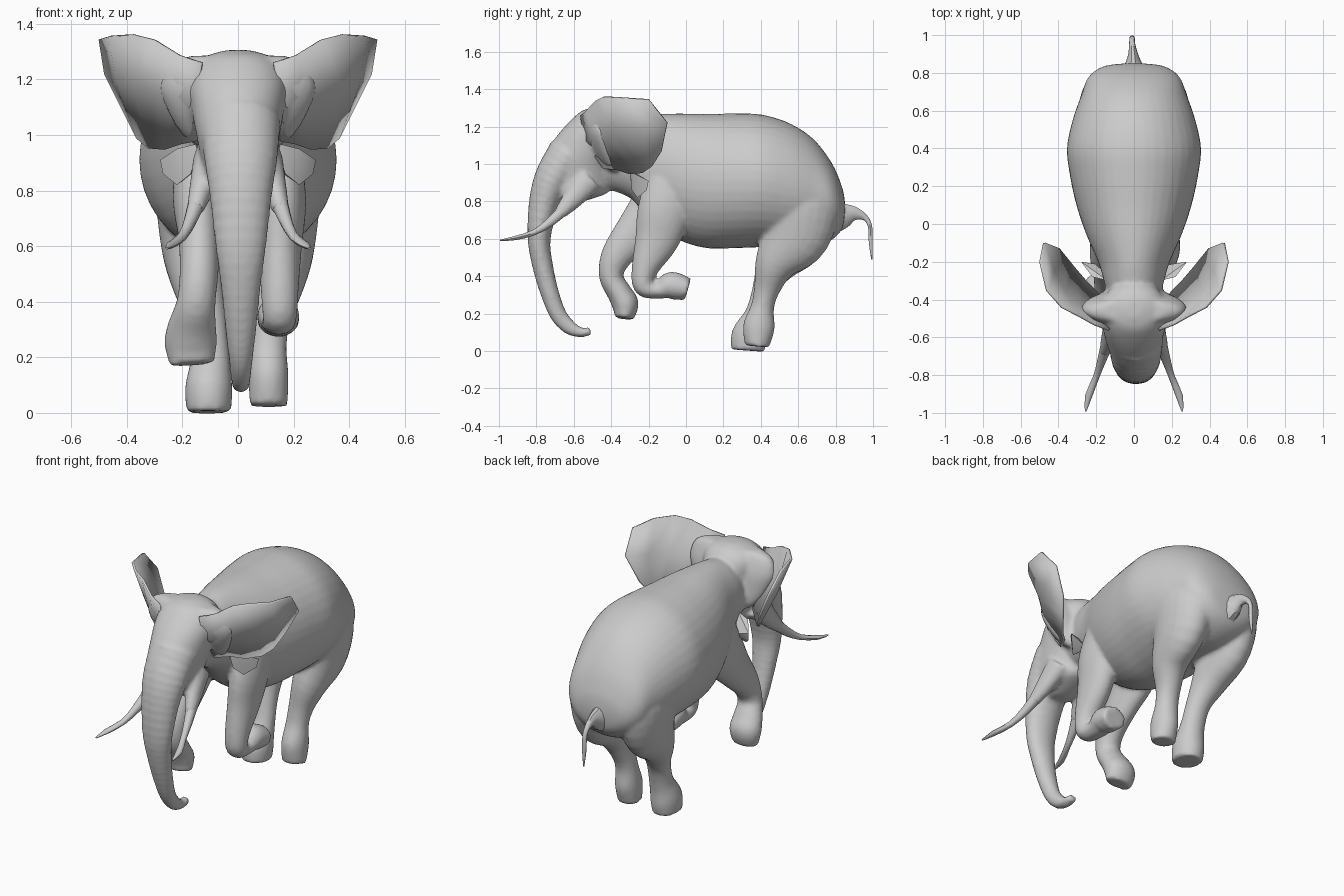
import bpy, bmesh, math
from mathutils import Vector


def resample(pts, steps):
    """Catmull-Rom interpolation of (x, y, z, half width, half depth) points."""
    out = []
    n = len(pts)
    for i in range(n - 1):
        quad = [pts[max(i - 1, 0)], pts[i], pts[i + 1], pts[min(i + 2, n - 1)]]
        for s in range(steps):
            t = s / steps
            out.append([0.5 * (2 * b + (c - a) * t + (2 * a - 5 * b + 4 * c - d) * t * t
                               + (3 * b - a - 3 * c + d) * t ** 3)
                        for a, b, c, d in zip(*quad)])
    return out + [list(pts[-1])]


def loft(bm, pts, steps=4, seg=24, axis=None, ripple=0.0):
    """Closed tube of elliptical sections; axis fixes the section normal."""
    rows = resample(pts, steps)
    rings = []
    for i, (x, y, z, rx, rd) in enumerate(rows):
        a, b = rows[max(i - 1, 0)], rows[min(i + 1, len(rows) - 1)]
        t = Vector(axis) if axis else (Vector(b[:3]) - Vector(a[:3])).normalized()
        side = (Vector((1, 0, 0)) - t * t.x).normalized()
        up = t.cross(side)
        k = 1 + ripple * (i % 2)
        rx, rd = max(rx, .003) * k, max(rd, .003) * k
        rings.append([bm.verts.new(Vector((x, y, z))
                      + side * rx * math.cos(2 * math.pi * j / seg)
                      + up * rd * math.sin(2 * math.pi * j / seg)) for j in range(seg)])
    for r, q in zip(rings, rings[1:]):
        for j in range(seg):
            k = (j + 1) % seg
            bm.faces.new((r[j], r[k], q[k], q[j]))
    bm.faces.new(rings[0])
    bm.faces.new(rings[-1])


def finish(bm, name):
    bmesh.ops.recalc_face_normals(bm, faces=bm.faces)
    me = bpy.data.meshes.new(name)
    bm.to_mesh(me)
    bm.free()
    ob = bpy.data.objects.new(name, me)
    bpy.context.collection.objects.link(ob)
    bpy.ops.object.select_all(action='DESELECT')
    bpy.context.view_layer.objects.active = ob
    ob.select_set(True)
    bpy.ops.object.shade_smooth_by_angle(angle=0.7)
    return ob


def mirror(ob):
    ob.modifiers.new("mirror", 'MIRROR').use_axis[0] = True


skin = bmesh.new()

# torso: y, centre z, half width, half height
torso = [(-.47, 1.05, .12, .17), (-.3, 1.035, .16, .215), (-.2, .985, .19, .28),
         (-.05, .935, .255, .335), (.1, .91, .305, .358), (.25, .91, .338, .36),
         (.4, .91, .355, .355), (.55, .885, .325, .335), (.68, .845, .28, .29),
         (.78, .80, .24, .205), (.835, .765, .16, .11), (.85, .765, .05, .03)]
loft(skin, [(0, y, z, w, h) for y, z, w, h in torso], seg=40, axis=(0, 1, 0))

# head in horizontal slices: z, centre y, half width, half length
head = [(1.305, -.45, .04, .04), (1.285, -.455, .11, .10), (1.24, -.46, .16, .15),
        (1.17, -.48, .175, .195), (1.08, -.52, .165, .22), (1.0, -.57, .15, .215),
        (.92, -.59, .135, .205), (.85, -.59, .12, .175), (.815, -.62, .09, .12),
        (.79, -.65, .05, .06)]
loft(skin, [(0, y, z, w, l) for z, y, w, l in head], seg=32, axis=(0, 0, -1))

# thick ear roots flaring from both sides of the head, same slices
roots = [(1.285, -.46, .17, .06), (1.25, -.46, .25, .075), (1.17, -.45, .28, .095),
         (1.08, -.43, .25, .09), (1.0, -.40, .20, .07), (.96, -.38, .15, .04)]
loft(skin, [(0, y, z, w, l) for z, y, w, l in roots], seg=32, axis=(0, 0, -1))

# trunk with fine wrinkles
trunk = [(-.62, 1.05, .14, .12), (-.71, .92, .13, .10), (-.76, .78, .11, .08),
         (-.785, .60, .09, .06), (-.765, .45, .07, .054), (-.725, .30, .055, .048),
         (-.68, .19, .042, .044), (-.62, .125, .035, .038), (-.56, .10, .031, .026),
         (-.51, .108, .026, .022)]
loft(skin, [(.01, y, z, w, d) for y, z, w, d in trunk], steps=8, ripple=.035)

# legs, each in its own walking pose
front_right = [(.14, -.04, .98, .08, .14), (.155, -.11, .77, .09, .145),
               (.15, -.155, .60, .08, .12), (.15, -.22, .44, .068, .072),
               (.15, -.225, .345, .062, .055), (.145, -.15, .325, .06, .045),
               (.145, -.08, .35, .075, .075), (.145, .01, .33, .075, .06)]
front_left = [(-.14, -.06, .96, .08, .14), (-.15, -.15, .78, .085, .145),
              (-.14, -.265, .64, .075, .115), (-.14, -.37, .51, .07, .085),
              (-.15, -.40, .40, .07, .065), (-.165, -.355, .31, .088, .066),
              (-.17, -.325, .25, .095, .072), (-.165, -.33, .175, .08, .05)]
hind_right = [(.10, .56, .98, .10, .14), (.14, .60, .80, .15, .21),
              (.16, .58, .62, .12, .19), (.145, .48, .47, .095, .115),
              (.12, .435, .34, .07, .072), (.11, .41, .24, .065, .062),
              (.11, .39, .13, .072, .085), (.11, .38, .025, .068, .065)]
hind_left = [(-.10, .56, .98, .10, .14), (-.14, .60, .80, .15, .21),
             (-.16, .58, .62, .12, .19), (-.14, .48, .46, .095, .112),
             (-.11, .42, .33, .07, .066), (-.10, .38, .20, .07, .064),
             (-.105, .34, .09, .085, .095), (-.105, .33, .003, .08, .09)]
for leg in (front_right, front_left, hind_right, hind_left):
    loft(skin, leg)

# tusk sockets / cheeks
for s in (1, -1):
    loft(skin, [(s * .10, -.52, .92, .06, .08), (s * .13, -.61, .81, .045, .055),
                (s * .155, -.68, .73, .03, .032)])

# fuse everything into one smooth hide
body = finish(skin, "body_head_and_legs")
rm = body.modifiers.new("fuse", 'REMESH')
rm.mode = 'VOXEL'
rm.voxel_size = .0125
rm.use_smooth_shade = True
sm = body.modifiers.new("soften", 'SMOOTH')
sm.factor, sm.iterations = .5, 4

# tusks: slim, curving outward, low-poly
bm = bmesh.new()
loft(bm, [(.14, -.63, .78, .035, .035), (.17, -.72, .695, .024, .026),
          (.20, -.81, .635, .017, .016), (.24, -.91, .605, .019, .012),
          (.256, -.993, .592, .004, .004)], steps=2, seg=10)
mirror(finish(bm, "tusks"))

# spread ears: columns from root to tip, each listing top, middle, bottom
ear = [[(.13, -.56, 1.26), (.15, -.54, 1.12), (.15, -.44, .98)],
       [(.21, -.53, 1.285), (.22, -.49, 1.14), (.20, -.36, .97)],
       [(.30, -.48, 1.34), (.29, -.43, 1.15), (.26, -.30, .95)],
       [(.38, -.44, 1.36), (.37, -.36, 1.17), (.32, -.23, .955)],
       [(.46, -.35, 1.355), (.43, -.25, 1.18), (.36, -.18, .99)],
       [(.495, -.20, 1.345), (.475, -.10, 1.22), (.40, -.13, 1.07)]]
bm = bmesh.new()
grid = [[bm.verts.new(p) for p in col] for col in ear]
for a, b in zip(grid, grid[1:]):
    for j in range(2):
        bm.faces.new((a[j], a[j + 1], b[j + 1], b[j]))
ears = finish(bm, "ears")
th = ears.modifiers.new("thickness", 'SOLIDIFY')
th.thickness, th.offset = .014, 0
mirror(ears)

# small folded lobes behind the jaw
bm = bmesh.new()
lobe = [(.14, -.30, .97), (.17, -.29, .86), (.22, -.26, .82), (.27, -.21, .86),
        (.28, -.20, .91), (.22, -.28, .95), (.15, -.22, .87)]
for p in lobe:
    bm.verts.new(p)
bmesh.ops.convex_hull(bm, input=bm.verts)
mirror(finish(bm, "ear_lobes"))

# tail: broad root, then a thin hanging end
bm = bmesh.new()
loft(bm, [(0, .79, .72, .08, .10), (-.002, .84, .725, .05, .075),
          (-.005, .90, .735, .026, .04), (-.01, .955, .715, .016, .018),
          (-.01, .983, .67, .014, .012), (-.01, .988, .58, .012, .011),
          (-.01, .993, .49, .003, .003)], seg=10)
finish(bm, "tail")
